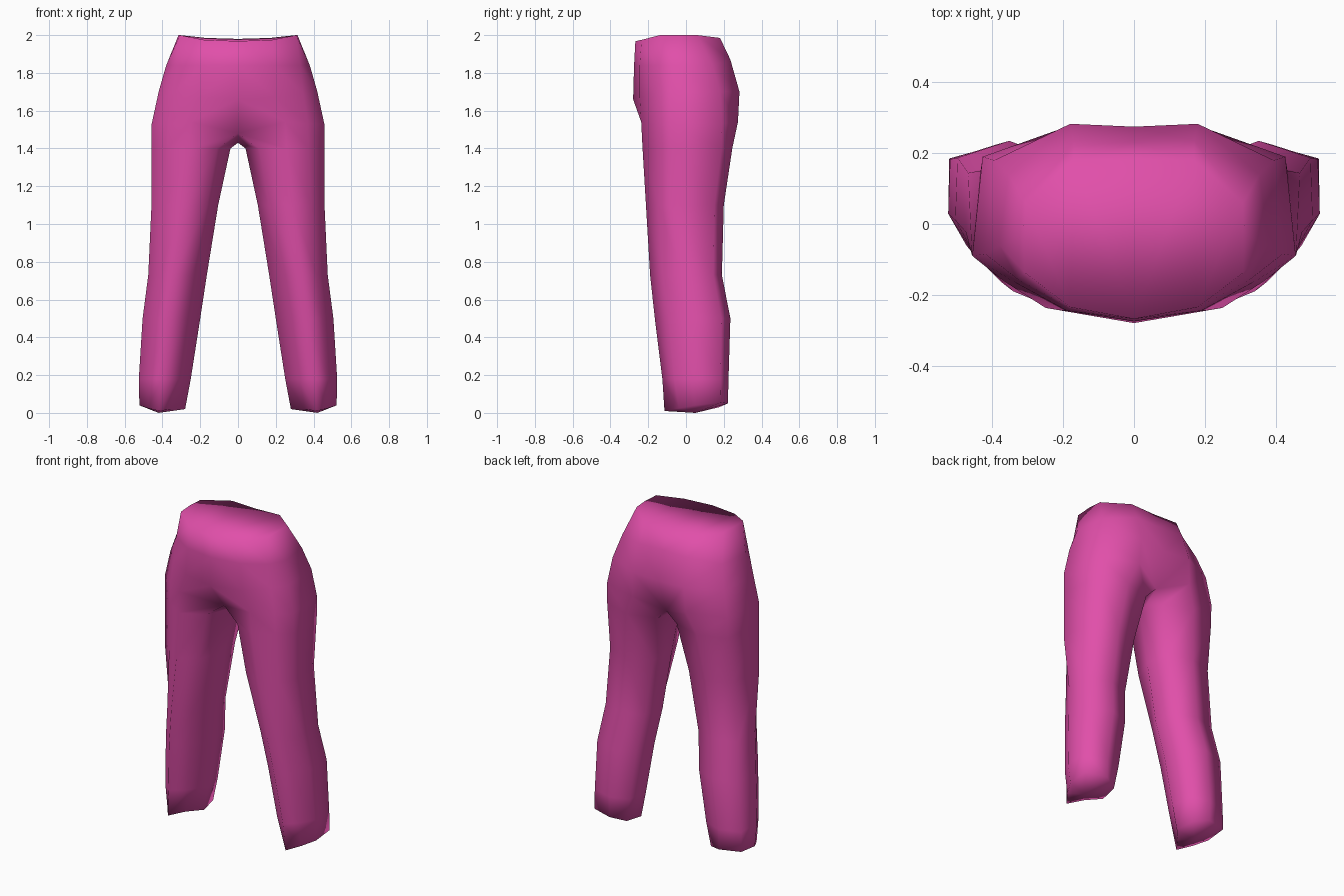
import bpy, bmesh

if "Cube" in bpy.data.objects:
    bpy.data.objects.remove(bpy.data.objects["Cube"])

pink = bpy.data.materials.new("pink_fabric")
pink.diffuse_color = (0.75, 0.078, 0.40, 1)
pink.use_nodes = True
pink.node_tree.nodes["Principled BSDF"].inputs["Base Color"].default_value = pink.diffuse_color

bm = bmesh.new()


def ring(points):
    return [bm.verts.new(p) for p in points]


def bridge(upper, lower, closed=False):
    n = len(upper)
    for i in range(n if closed else n - 1):
        j = (i + 1) % n
        bm.faces.new((upper[i], lower[i], lower[j], upper[j]))


# Hips: half rings from front centre, round the side, to back centre
waist = ring([(0, -.268, 1.968), (.18, -.235, 1.975), (.308, -.138, 2), (.315, -.03, 2),
              (.308, .06, 2), (.17, .18, 1.985), (0, .18, 1.98)])
upper_hip = ring([(0, -.275, 1.84), (.19, -.245, 1.84), (.33, -.155, 1.84), (.38, -.06, 1.84),
                  (.355, .14, 1.84), (.17, .235, 1.87), (0, .23, 1.87)])
lower_hip = ring([(0, -.28, 1.66), (.20, -.245, 1.67), (.345, -.16, 1.69), (.42, -.085, 1.70),
                  (.395, .18, 1.70), (.18, .283, 1.70), (0, .275, 1.69)])
# Top of the leg: the half ring plus one point under the crotch
thigh = ring([(0, -.14, 1.48), (.25, -.237, 1.54), (.37, -.160, 1.53), (.457, -.09, 1.53),
              (.428, .19, 1.53), (.19, .275, 1.54), (0, .2, 1.47), (0, .03, 1.43)])
bridge(waist, upper_hip)
bridge(upper_hip, lower_hip)
bridge(lower_hip, thigh[:7])

# Waist cap
for ids in ((0, 1, 5, 6), (1, 2, 4, 5), (2, 3, 4)):
    bm.faces.new([waist[i] for i in ids])

# Leg cross-sections, fitted between inner, outer, front and back limits
upper = [(.17, .14), (.52, 0), (.80, .16), (1, .30),
         (.93, .88), (.50, 1), (.06, .88), (0, .50)]
lower = [(.25, .19), (.57, 0), (.81, .18), (1, .44),
         (.98, .88), (.50, 1), (.08, .88), (0, .50)]
hem = [(.30, .26), (.57, 0), (.81, .23), (1, .48),
       (1, .89), (.45, 1), (.08, .86), (0, .50)]
levels = [(upper, 1.40, .04, .457, -.23, .245), (upper, 1.10, .105, .458, -.212, .20),
          (lower, .73, .165, .475, -.19, .19), (lower, .50, .20, .505, -.165, .235),
          (lower, .18, .25, .525, -.125, .225), (hem, .03, .28, .522, -.114, .222)]
previous = thigh
for section, z, xi, xo, yf, yb in levels:
    loop = ring([(xi + u * (xo - xi), yf + v * (yb - yf), z) for u, v in section])
    bridge(previous, loop, True)
    previous = loop

# Hem: slightly raised at the back and outside, closed underneath
for v, z in zip(previous, (.02, .010, .025, .04, .055, .05, .03, .02)):
    v.co.z = z
sole = bm.verts.new((.42, .05, 0))
for i in range(8):
    bm.faces.new((previous[(i + 1) % 8], previous[i], sole))

for f in bm.faces:
    f.smooth = True
mesh = bpy.data.meshes.new("trousers")
bm.to_mesh(mesh)
bm.free()
mesh.materials.append(pink)
trousers = bpy.data.objects.new("trousers", mesh)
bpy.context.collection.objects.link(trousers)

# Other half
mirror = trousers.modifiers.new("mirror", 'MIRROR')
mirror.use_clip = True
mirror.merge_threshold = 0.001
